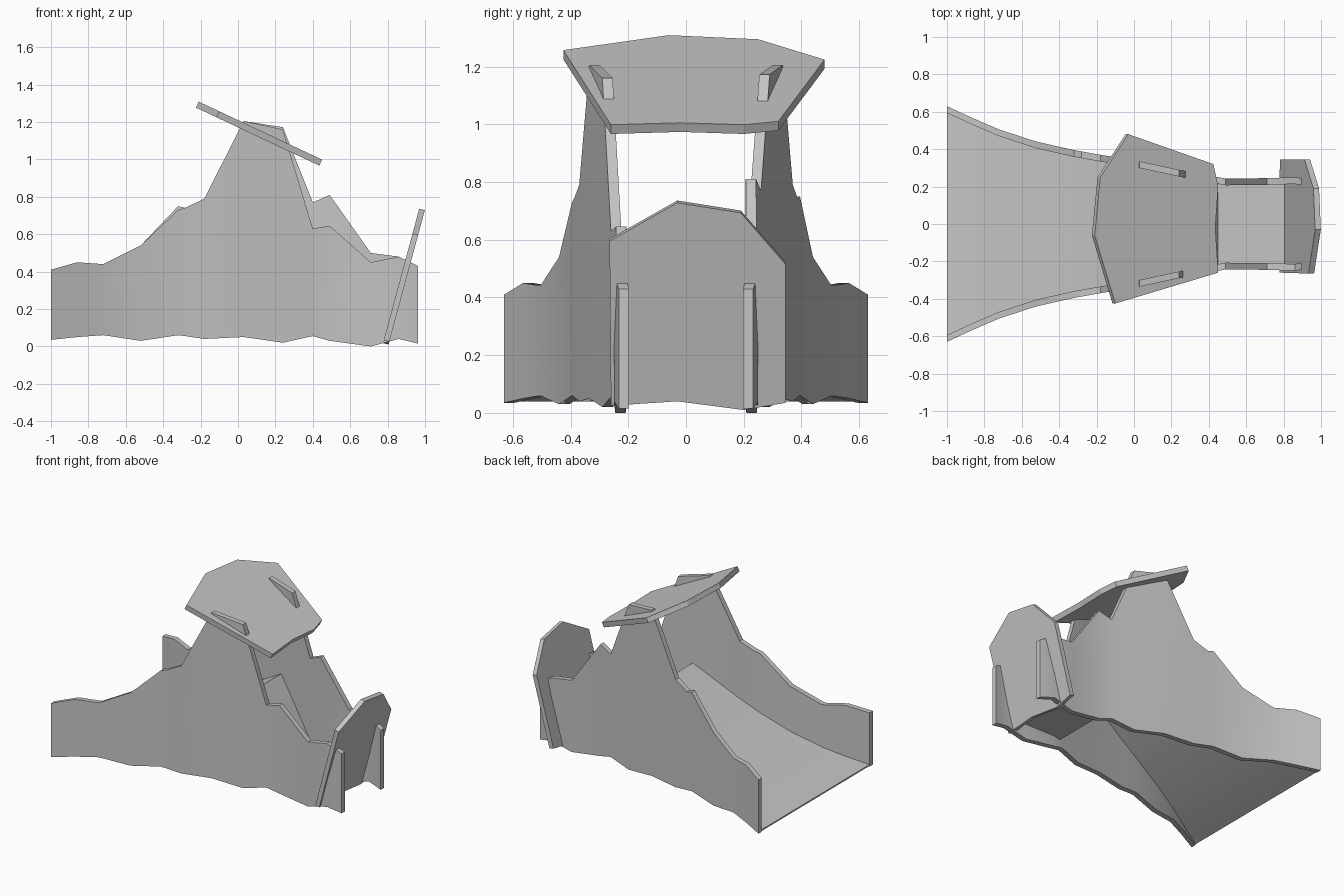
import bpy, bmesh, math
from mathutils import Vector

cube = bpy.data.objects.get("Cube")
if cube:
    bpy.data.objects.remove(cube)

grey = bpy.data.materials.new("plain_grey")
grey.use_nodes = True
colour = (0.56, 0.56, 0.56, 1)
grey.diffuse_color = colour
grey.node_tree.nodes["Principled BSDF"].inputs["Base Color"].default_value = colour


def finish(name, bm, smooth=False):
    bmesh.ops.recalc_face_normals(bm, faces=bm.faces)
    mesh = bpy.data.meshes.new(name)
    bm.to_mesh(mesh)
    bm.free()
    mesh.materials.append(grey)
    obj = bpy.data.objects.new(name, mesh)
    bpy.context.collection.objects.link(obj)
    if smooth:
        bpy.ops.object.select_all(action='DESELECT')
        obj.select_set(True)
        bpy.context.view_layer.objects.active = obj
        bpy.ops.object.shade_smooth_by_angle(angle=math.radians(30))


def loft(name, sections, smooth=False):
    """Solid through a row of four-cornered cross-sections."""
    bm = bmesh.new()
    rings = [[bm.verts.new(p) for p in s] for s in sections]
    for a, b in zip(rings, rings[1:]):
        for i in range(4):
            j = (i + 1) % 4
            bm.faces.new((a[i], a[j], b[j], b[i]))
    bm.faces.new(rings[0])
    bm.faces.new(rings[-1])
    finish(name, bm, smooth)


def plate(name, outline, offset):
    """Flat polygon given thickness along an offset."""
    bm = bmesh.new()
    face = bm.faces.new([bm.verts.new(p) for p in outline])
    new = bmesh.ops.extrude_face_region(bm, geom=[face], use_keep_orig=True)
    moved = [g for g in new["geom"] if isinstance(g, bmesh.types.BMVert)]
    bmesh.ops.translate(bm, verts=moved, vec=Vector(offset))
    finish(name, bm)


# Side walls: x, outer y, bottom z, top z
stations = [(-1, .63, .035, .41), (-.86, .565, .05, .45), (-.72, .505, .06, .44),
            (-.52, .44, .03, .54), (-.32, .395, .06, .73), (-.28, .388, .055, .742),
            (-.18, .37, .04, .79), (.03, .335, .05, 1.205), (.24, .29, .02, 1.16),
            (.4, .26, .055, .63), (.49, .243, .03, .645), (.71, .245, .0, .45),
            (.86, .25, .04, .48), (.963, .233, .015, .43)]
left_tops = {-.32: .75, -.28: .74, .24: 1.172, .4: .77, .49: .81, .71: .5}
THICK = .036

for name, side in (("right_wall", -1), ("left_wall", 1)):
    rows = []
    for x, y, low, high in stations:
        if side > 0:
            high = left_tops.get(x, high)
        o, i = side * y, side * (y - THICK)
        rows.append([(x, o, low), (x, o, high), (x, i, high), (x, i, low)])
    loft(name, rows, True)


def inner(x):
    for a, b in zip(stations, stations[1:]):
        if a[0] <= x <= b[0]:
            t = (x - a[0]) / (b[0] - a[0])
            return a[1] + t * (b[1] - a[1]) - THICK + .005


def deck(name, path, thick, smooth=False):
    """Sheet that spans between the walls."""
    rows = []
    for x, z in path:
        y = inner(x)
        rows.append([(x, -y, z), (x, y, z), (x, y, z - thick), (x, -y, z - thick)])
    loft(name, rows, smooth)


# Slide, climbing slope and entry floor
slide = []
for x in [s[0] for s in stations if s[0] < .1] + [.14]:
    t = (x + 1) / 1.14
    slide.append((x, .05 + .525 * (.65 * t + .35 * t * t)))
deck("slide", slide, .01, True)
deck("climbing_slope", [(.14, .575), (.24, .435), (.4, .2), (.45, .125)], .02)
deck("entry_floor", [(.42, .125), (.49, .125), (.71, .125), (.81, .125)], .02)
plate("floor_board", [(.46, -.165, .12), (.8, -.165, .12),
                      (.8, .165, .12), (.46, .165, .12)], (0, 0, .012))

# Tilted roof board
roof = [(-.1, -.425), (-.21, -.06), (-.18, .25), (-.03, .48),
        (.425, .32), (.45, .2), (.435, -.02), (.45, -.26)]
plate("roof", [(x, y, 1.21 - .47 * x) for x, y in roof], (-.015, 0, -.032))

# Leaning end panel
panel = [(-.265, .595), (-.03, .728), (.19, .693), (.345, .515),
         (.345, .035), (.2, .01), (-.03, .04), (-.26, .025)]
plate("end_panel", [(.805 + .27 * (z - .01), y, z) for y, z in panel], (-.03, 0, .008))
